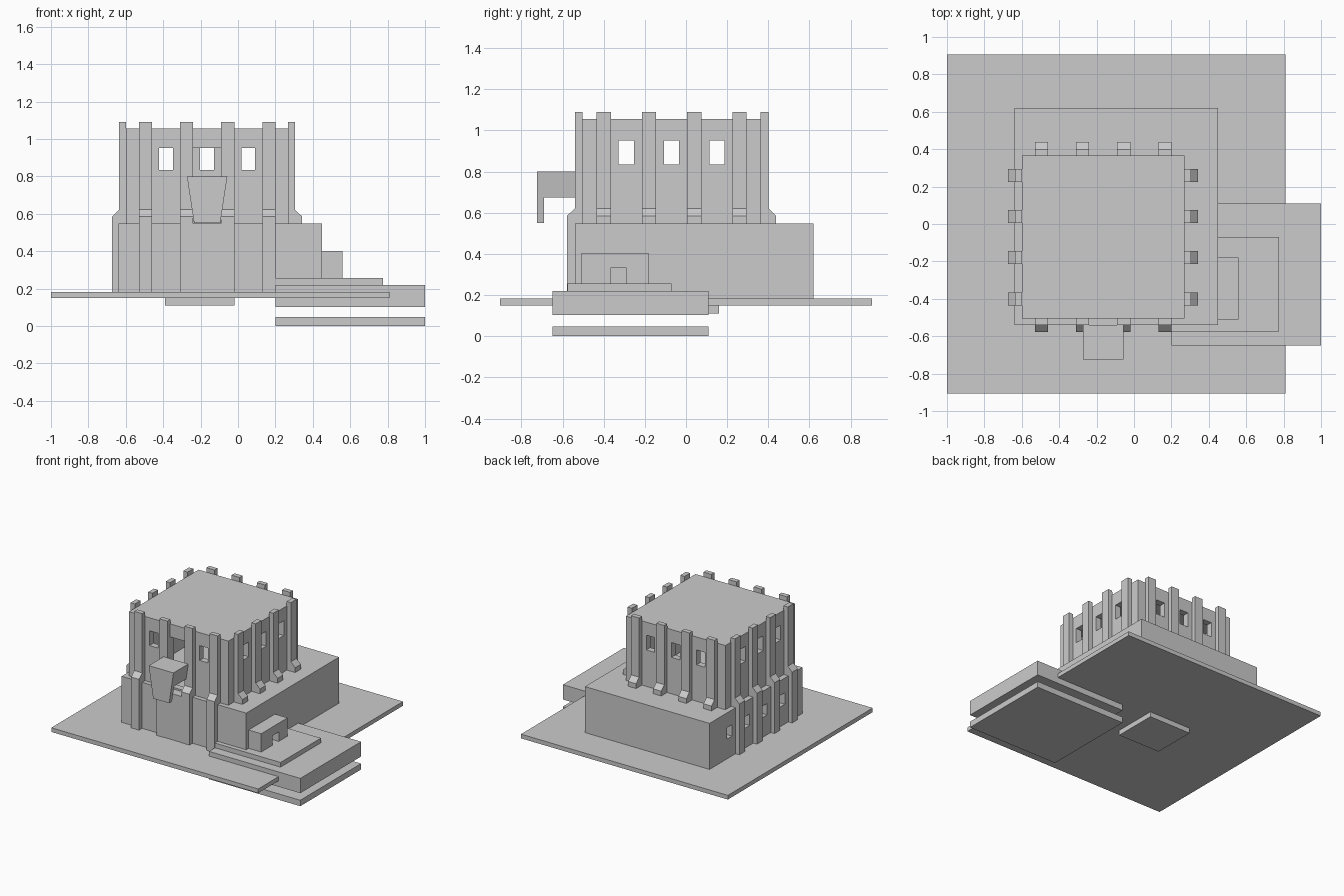
import bpy, bmesh, math
from mathutils import Matrix

if "Cube" in bpy.data.objects:
    bpy.data.objects.remove(bpy.data.objects["Cube"])

CX, CY, H = -0.165, -0.07, 0.435      # tower centre and half width
BAYS = (-0.22, 0.0, 0.22)
RIBS = (-0.33, -0.11, 0.11, 0.33)


def add_mesh(name, bm):
    bmesh.ops.recalc_face_normals(bm, faces=bm.faces)
    me = bpy.data.meshes.new(name)
    bm.to_mesh(me)
    bm.free()
    ob = bpy.data.objects.new(name, me)
    bpy.context.collection.objects.link(ob)
    return ob


def box(name, x0, x1, y0, y1, z0, z1):
    bm = bmesh.new()
    m = Matrix.Translation(((x0 + x1) / 2, (y0 + y1) / 2, (z0 + z1) / 2))
    bmesh.ops.create_cube(bm, size=1, matrix=m @ Matrix.Diagonal((x1 - x0, y1 - y0, z1 - z0, 1)))
    return add_mesh(name, bm)


def prism(name, pts, vec, matrix=Matrix()):
    bm = bmesh.new()
    face = bm.faces.new([bm.verts.new(p) for p in pts])
    ext = bmesh.ops.extrude_face_region(bm, geom=[face])
    verts = [v for v in ext["geom"] if isinstance(v, bmesh.types.BMVert)]
    bmesh.ops.translate(bm, verts=verts, vec=vec)
    bm.transform(matrix)
    return add_mesh(name, bm)


def cut(ob, *size):
    cutter = box("cutter", *size)
    cutter.hide_render = True
    mod = ob.modifiers.new("cut", "BOOLEAN")
    mod.operation, mod.solver, mod.object = "DIFFERENCE", "EXACT", cutter
    bpy.context.view_layer.objects.active = ob
    bpy.ops.object.modifier_apply(modifier=mod.name)
    bpy.data.objects.remove(cutter)


# Ground slab and the block under it
box("base_slab", -1, 0.81, -0.905, 0.905, 0.15, 0.183)
box("base_footing", -0.39, -0.02, -0.19, 0.16, 0.11, 0.15)

# Side terrace with the loose plate below
box("lower_plate", 0.2, 1, -0.65, 0.11, 0, 0.047)
box("terrace", 0.2, 1, -0.65, 0.11, 0.103, 0.22)
box("terrace_step", 0.2, 0.775, -0.575, -0.07, 0.22, 0.257)

# Lower building with small windows on the left side
lower = box("lower_building", -0.64, 0.45, -0.54, 0.62, 0.18, 0.547)
for b in BAYS + (0.44,):
    cut(lower, -0.7, -0.57, CY + b - 0.03, CY + b + 0.03, 0.34, 0.43)
box("front_bay", -0.31, -0.02, -0.575, -0.5, 0.18, 0.547)

# Entrance porch
porch = box("entrance_porch", 0.44, 0.56, -0.51, -0.18, 0.25, 0.402)
cut(porch, 0.46, 0.6, -0.368, -0.29, 0.2, 0.332)

# Hollow tower with windows on all sides and a front opening
tower = box("tower", CX - H, CX + H, CY - H, CY + H, 0.5, 1.055)
i = H - 0.05
cut(tower, CX - i, CX + i, CY - i, CY + i, 0.55, 1.0)
for b in BAYS:
    cut(tower, CX + b - 0.037, CX + b + 0.037, CY - 0.6, CY + 0.6, 0.835, 0.952)
    cut(tower, CX - 0.6, CX + 0.6, CY + b - 0.037, CY + b + 0.037, 0.835, 0.952)
cut(tower, CX - 0.075, CX + 0.075, CY - 0.6, CY - 0.3, 0.56, 0.952)

# Stepped buttresses around the tower
profile = [(-0.01, 0.18), (0.073, 0.18), (0.073, 0.585), (0.035, 0.622),
           (0.035, 1.09), (-0.002, 1.09)]
for side in range(4):
    rot = Matrix.Translation((CX, CY, 0)) @ Matrix.Rotation(side * math.pi / 2, 4, "Z")
    for r in RIBS:
        prism("buttress", [(r - 0.035, -H - d, z) for d, z in profile], (0.07, 0, 0), rot)


# Hanging front box with a long tapered front panel
def tapered(name, z0, y0, y1):
    w = 0.07 + 0.038 * (z0 - 0.55) / 0.25
    pts = [(CX - w, y0, z0), (CX + w, y0, z0), (CX + 0.108, y0, 0.80), (CX - 0.108, y0, 0.80)]
    prism(name, pts, (0, y1 - y0, 0))


tapered("balcony_box", 0.675, -0.69, -0.54)
tapered("balcony_front_panel", 0.55, -0.725, -0.69)
